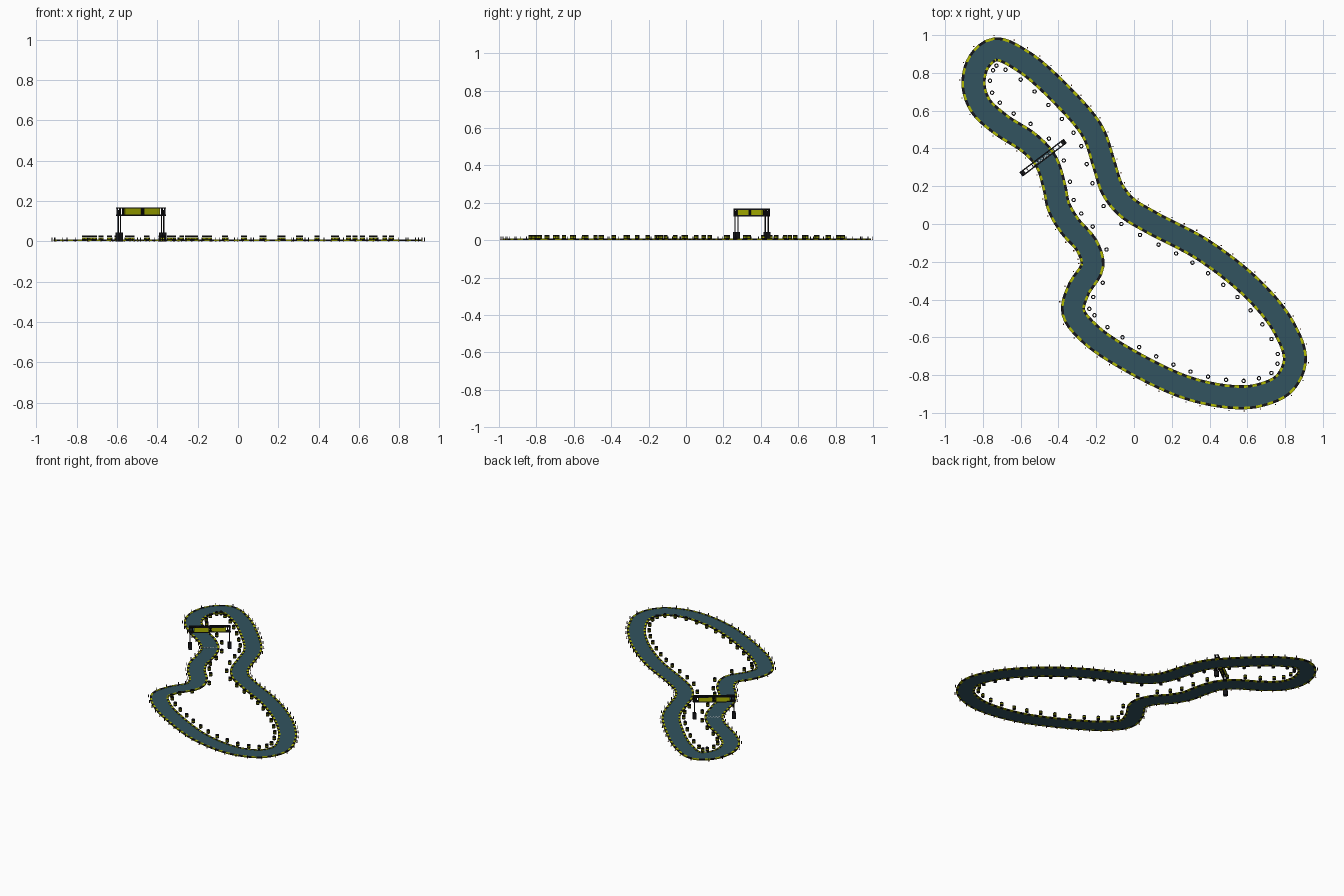
import bpy, bmesh, math
from mathutils import Vector, Matrix

if "Cube" in bpy.data.objects:
    bpy.data.objects.remove(bpy.data.objects["Cube"])

def material(name, rgb):
    m = bpy.data.materials.new(name)
    m.diffuse_color = (*rgb, 1)
    m.use_nodes = True
    m.node_tree.nodes["Principled BSDF"].inputs["Base Color"].default_value = m.diffuse_color
    return m

ASPHALT = material("asphalt", (0.032, 0.088, 0.115))
BLACK = material("black", (0.008, 0.008, 0.01))
YELLOW = material("yellow", (0.45, 0.5, 0.0))
WHITE = material("white", (0.8, 0.8, 0.8))
ORANGE = material("orange", (0.6, 0.15, 0.03))

def finish(bm, name, *mats):
    bmesh.ops.recalc_face_normals(bm, faces=bm.faces)
    me = bpy.data.meshes.new(name)
    bm.to_mesh(me)
    bm.free()
    for m in mats:
        me.materials.append(m)
    ob = bpy.data.objects.new(name, me)
    bpy.context.collection.objects.link(ob)
    return ob

# Centre line of the circuit, clockwise from the top bend
PTS = [(-.735, .925), (-.585, .86), (-.39, .69), (-.22, .49), (-.16, .32),
       (-.115, .185), (-.04, .09), (.08, .015), (.37, -.14), (.635, -.35),
       (.795, -.55), (.852, -.72), (.795, -.845), (.67, -.905), (.54, -.917),
       (.29, -.87), (-.02, -.725), (-.235, -.58), (-.322, -.465), (-.295, -.35),
       (-.22, -.22), (-.25, -.115), (-.34, -.01), (-.40, .095), (-.42, .19),
       (-.465, .33), (-.55, .425), (-.71, .53), (-.815, .63), (-.85, .745), (-.82, .86)]

def centre_line():
    P = [Vector(p) for p in PTS]
    n, out = len(P), []
    for i in range(n):
        a, b, c, d = (P[(i + k) % n] for k in (-1, 0, 1, 2))
        # centripetal spline keeps unevenly spaced bends smooth
        t1 = (b - a).length ** .5
        t2 = t1 + (c - b).length ** .5
        t3 = t2 + (d - c).length ** .5
        for s in range(30):
            t = t1 + (t2 - t1) * s / 30
            A1 = a.lerp(b, t / t1)
            A2 = b.lerp(c, (t - t1) / (t2 - t1))
            A3 = c.lerp(d, (t - t2) / (t3 - t2))
            out.append(A1.lerp(A2, t / t2).lerp(A2.lerp(A3, (t - t1) / (t3 - t1)), (t - t1) / (t2 - t1)))
    return out

LINE = centre_line()

def sample(count):
    """Evenly spaced (point, inward normal) pairs along the circuit."""
    n = len(LINE)
    seg = [(LINE[(i + 1) % n] - LINE[i]).length for i in range(n)]
    step, out, i, acc = sum(seg) / count, [], 0, 0.0
    for k in range(count):
        while acc + seg[i] < k * step and i < n - 1:
            acc += seg[i]
            i += 1
        p = LINE[i].lerp(LINE[(i + 1) % n], (k * step - acc) / seg[i])
        t = (LINE[(i + 3) % n] - LINE[i - 2]).normalized()
        out.append((p, Vector((t.y, -t.x))))
    return out

def ribbon(name, o1, o2, z0, z1, mats, count=200):
    """Closed strip between two offsets; materials alternate by segment."""
    bm = bmesh.new()
    rings = []
    for p, nrm in sample(count):
        rings.append([bm.verts.new((*(p + nrm * o), z)) for o, z in
                      ((o1, z0), (o2, z0), (o2, z1), (o1, z1))])
    for i, r in enumerate(rings):
        q = rings[(i + 1) % count]
        for k in range(4):
            f = bm.faces.new((r[k], r[(k + 1) % 4], q[(k + 1) % 4], q[k]))
            f.material_index = i % len(mats)
    return finish(bm, name, *mats)

ribbon("road", -.053, .053, .003, .008, [ASPHALT])
ribbon("outer_kerb", -.064, -.05, .002, .01, [BLACK, YELLOW])
ribbon("inner_kerb", .05, .064, .002, .01, [BLACK, YELLOW])

# Tyre stacks along the inside
bm = bmesh.new()
N = 10
for p, nrm in sample(52):
    c = p + nrm * .087
    for level in range(3):
        z = .004 + level * .0085
        prof = ((.006, z), (.012, z), (.012, z + .008), (.006, z + .008))
        rings = []
        for k in range(N):
            a = math.tau * k / N
            rings.append([bm.verts.new((c.x + r * math.cos(a), c.y + r * math.sin(a), h)) for r, h in prof])
        for k in range(N):
            r, q = rings[k], rings[(k + 1) % N]
            for j in range(4):
                f = bm.faces.new((r[j], r[(j + 1) % 4], q[(j + 1) % 4], q[j]))
                f.material_index = level % 2
finish(bm, "tyre_stacks", BLACK, YELLOW)

def add_box(bm, size, loc):
    bmesh.ops.create_cube(bm, size=1, matrix=Matrix.Translation(loc) @ Matrix.Diagonal((*size, 1)))

# Marker pins around the outside
posts, feet = bmesh.new(), bmesh.new()
for p, nrm in sample(76):
    c = p - nrm * .073
    add_box(posts, (.004, .004, .018), (c.x, c.y, .011))
    add_box(feet, (.006, .006, .003), (c.x, c.y, .0015))
finish(posts, "marker_pins", BLACK)
finish(feet, "marker_feet", ORANGE)

# Start gantry, local x runs across the road
GATE = Matrix.Translation((-.481, .351, 0)) @ Matrix.Rotation(math.atan2(.17, .225), 4, 'Z')

def gate_part(name, mat, boxes):
    bm = bmesh.new()
    for size, loc in boxes:
        add_box(bm, size, loc)
    bm.transform(GATE)
    finish(bm, name, mat)

legs, bases, beam, panels = [], [], [], []
for sx in (-1, 1):
    bases.append(((.024, .028, .045), (sx * .135, 0, .0225)))
    for sy in (-1, 1):
        panels.append(((.098, .003, .029), (sx * .060, sy * .012, .148)))
        legs.append(((.005, .005, .13), (sx * .135, sy * .01, .09)))
    for sz in (.130, .166):
        beam.append(((.286, .007, .007), (0, sx * .011, sz)))
for x in (-.139, -.120, -.005, .005, .120, .139):
    for sy in (-1, 1):
        beam.append(((.006, .006, .036), (x, sy * .011, .148)))
for i in range(9):
    for z in (.130, .166):
        beam.append(((.004, .022, .004), (-.139 + .03475 * i, 0, z)))
gate_part("gantry_bases", BLACK, bases)
gate_part("gantry_legs", BLACK, legs)
gate_part("gantry_beam", BLACK, beam)
gate_part("gantry_panels", YELLOW, panels)

# Chequered start line
gate_part("start_line", WHITE, [((.009, .006, .001), (-.045 + .01 * i, -.006 * (i % 2), .0085))
                                for i in range(10)])
